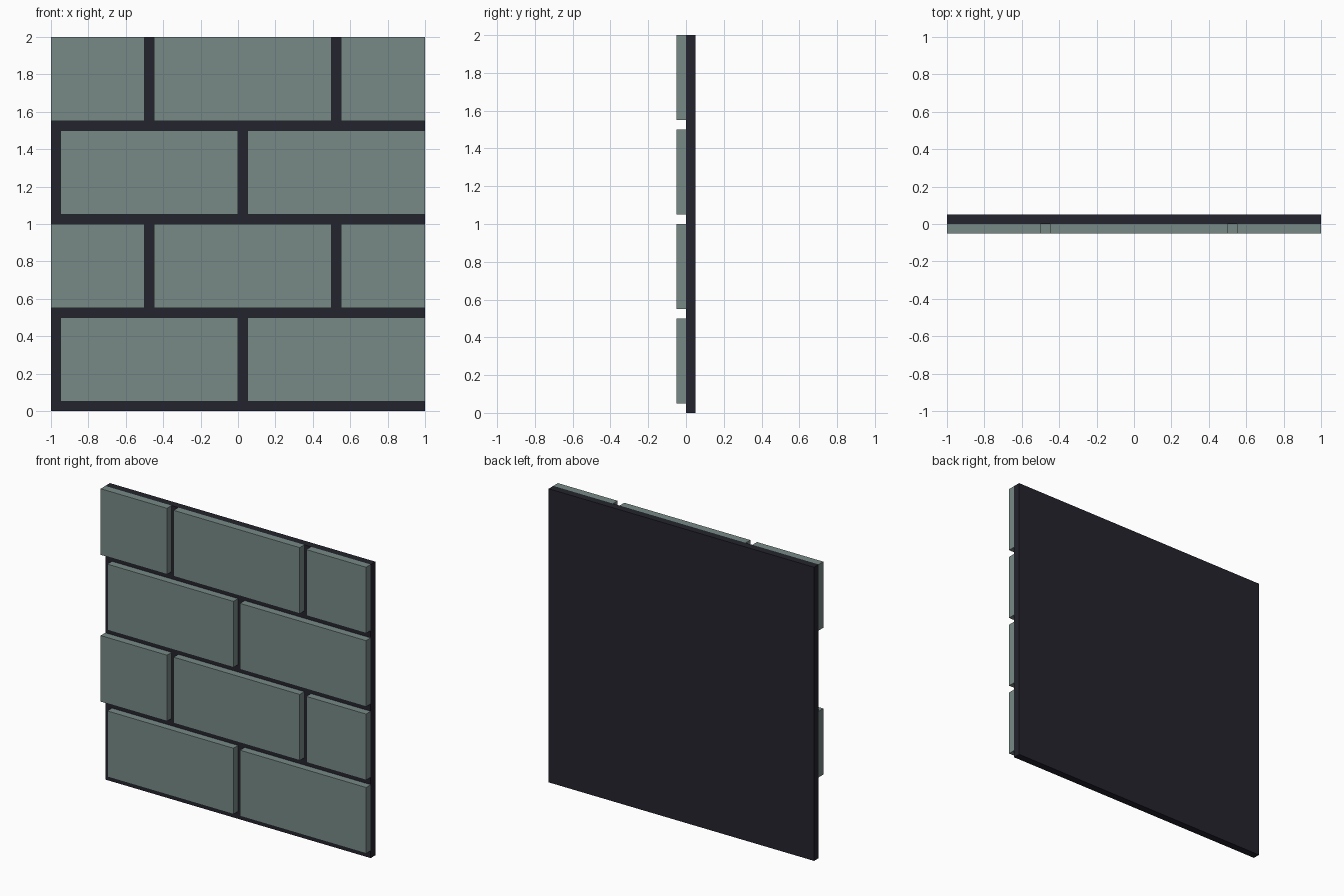
import bpy
import bmesh
from mathutils import Matrix

if "Cube" in bpy.data.objects:
    bpy.data.objects.remove(bpy.data.objects["Cube"])


def material(name, rgb):
    m = bpy.data.materials.new(name)
    m.diffuse_color = (*rgb, 1.0)
    m.use_nodes = True
    m.node_tree.nodes["Principled BSDF"].inputs["Base Color"].default_value = m.diffuse_color
    return m


brick_mat = material("grey_green_brick", (0.185, 0.254, 0.238))
mortar_mat = material("dark_mortar", (0.017, 0.017, 0.026))


def box(name, x, y, z, mat):
    """Box from (min, max) ranges on each axis."""
    size = [b - a for a, b in (x, y, z)]
    centre = [(a + b) / 2 for a, b in (x, y, z)]
    bm = bmesh.new()
    bmesh.ops.create_cube(bm, size=1.0, matrix=Matrix.Diagonal((*size, 1.0)))
    mesh = bpy.data.meshes.new(name)
    bm.to_mesh(mesh)
    bm.free()
    mesh.materials.append(mat)
    obj = bpy.data.objects.new(name, mesh)
    obj.location = centre
    bpy.context.collection.objects.link(obj)
    return obj


# Mortar backing panel
box("mortar_panel", (-1, 1), (0, 0.05), (0, 2), mortar_mat)

# Staggered courses: whole bricks alternate with half-brick ends
JOINT = 0.05
COURSE = 0.5
courses = [
    [(-0.95, 0.0), (0.05, 1.0)],
    [(-1.0, -0.5), (-0.45, 0.5), (0.55, 1.0)],
]
for row in range(4):
    z = (row * COURSE + JOINT, (row + 1) * COURSE)
    for i, x in enumerate(courses[row % 2]):
        box(f"brick_row{row + 1}_{i + 1}", x, (-0.05, 0), z, brick_mat)
